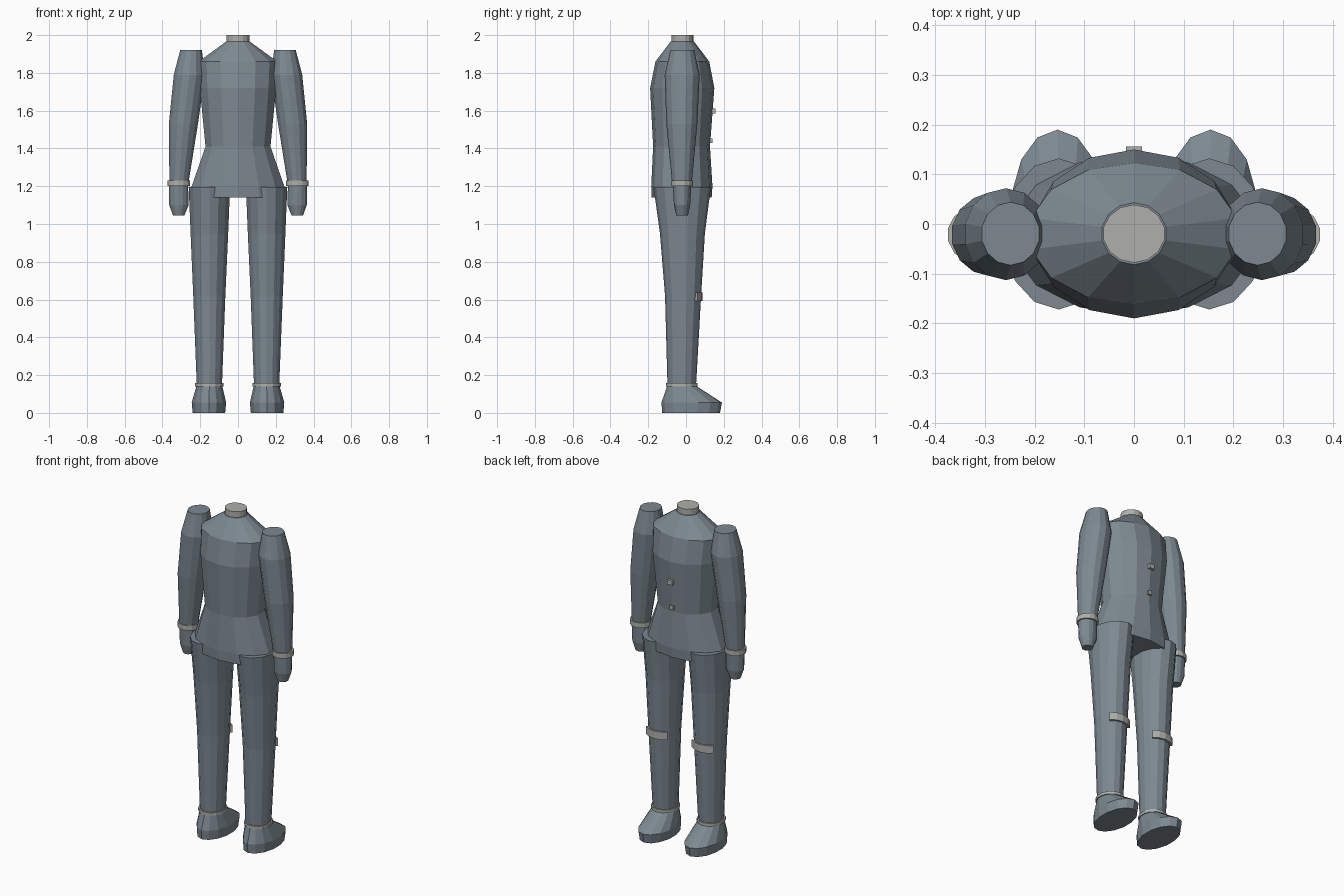
import bpy, bmesh, math

if "Cube" in bpy.data.objects:
    bpy.data.objects.remove(bpy.data.objects["Cube"])

SIDES = 14
WIDEN = 1 / math.cos(math.pi / SIDES)  # half-width correction: flats face +-x
CY = -0.02


def material(name, rgb):
    m = bpy.data.materials.new(name)
    m.diffuse_color = (*rgb, 1)
    m.use_nodes = True
    m.node_tree.nodes["Principled BSDF"].inputs["Base Color"].default_value = m.diffuse_color
    return m


CLOTH = material("slate cloth", (0.205, 0.25, 0.285))
TRIM = material("pale grey trim", (0.43, 0.43, 0.41))


def finish(name, bm, mat):
    bmesh.ops.recalc_face_normals(bm, faces=bm.faces)
    me = bpy.data.meshes.new(name)
    bm.to_mesh(me)
    bm.free()
    me.materials.append(mat)
    ob = bpy.data.objects.new(name, me)
    bpy.context.collection.objects.link(ob)
    return ob


def loft(name, rings, mat):
    """Stack of oval rings (z, x0, x1, y0, y1), capped at both ends."""
    bm = bmesh.new()
    loops = []
    for z, x0, x1, y0, y1 in rings:
        cx, cy = (x0 + x1) / 2, (y0 + y1) / 2
        rx, ry = (x1 - x0) / 2 * WIDEN, (y1 - y0) / 2
        loops.append([bm.verts.new((cx + rx * math.sin(a), cy + ry * math.cos(a), z))
                      for a in (i * math.tau / SIDES for i in range(SIDES))])
    for a, b in zip(loops, loops[1:]):
        for i in range(SIDES):
            j = (i + 1) % SIDES
            bm.faces.new((a[i], a[j], b[j], b[i]))
    bm.faces.new(loops[0])
    bm.faces.new(loops[-1])
    return finish(name, bm, mat)


def box(name, centre, size, mat):
    bm = bmesh.new()
    bmesh.ops.create_cube(bm, size=1)
    for v in bm.verts:
        v.co = [c + s * p for c, s, p in zip(centre, size, v.co)]
    return finish(name, bm, mat)


def knee_strip(name, cx):
    """Curved plate hugging the +y side of the leg."""
    bm = bmesh.new()
    sections = []
    for k in range(-2, 3):
        a = math.radians(21 * k)
        sections.append([bm.verts.new((cx + (0.092 + t) * math.sin(a),
                                       CY + (0.092 + t) * math.cos(a), z))
                         for t, z in ((0, 0.592), (0.016, 0.592), (0.016, 0.638), (0, 0.638))])
    for a, b in zip(sections, sections[1:]):
        for i in range(4):
            j = (i + 1) % 4
            bm.faces.new((a[i], a[j], b[j], b[i]))
    bm.faces.new(sections[0])
    bm.faces.new(sections[-1])
    return finish(name, bm, TRIM)


# Jacket with flared skirt, and neck
loft("jacket", [(1.14, -0.25, 0.25, -0.182, 0.136),
                (1.20, -0.245, 0.245, -0.184, 0.14),
                (1.41, -0.172, 0.172, -0.174, 0.127),
                (1.72, -0.202, 0.202, -0.19, 0.15),
                (1.86, -0.208, 0.208, -0.162, 0.123),
                (1.965, -0.064, 0.064, -0.082, 0.043)], CLOTH)
loft("neck", [(1.94, -0.061, 0.061, -0.078, 0.039),
              (2.0, -0.061, 0.061, -0.078, 0.039)], TRIM)

# Buttons down the chest
box("upper_button", (0, 0.143, 1.598), (0.032, 0.026, 0.027), TRIM)
box("lower_button", (0, 0.126, 1.44), (0.024, 0.026, 0.024), TRIM)


def sided(rings, s):
    return [(z, min(s * a, s * b), max(s * a, s * b), c, d) for z, a, b, c, d in rings]


for side, s in (("left", -1), ("right", 1)):
    # Arm, cuff and hand
    loft(side + "_arm", sided([(1.20, 0.265, 0.363, -0.072, 0.029),
                               (1.53, 0.212, 0.366, -0.104, 0.06),
                               (1.79, 0.175, 0.34, -0.113, 0.072),
                               (1.92, 0.191, 0.306, -0.083, 0.044)], s), CLOTH)
    loft(side + "_cuff", sided([(1.20, 0.254, 0.374, -0.08, 0.037),
                                (1.23, 0.254, 0.374, -0.08, 0.037)], s), TRIM)
    loft(side + "_hand", sided([(1.045, 0.284, 0.344, -0.052, 0.01),
                                (1.10, 0.262, 0.364, -0.064, 0.022),
                                (1.21, 0.264, 0.366, -0.07, 0.028)], s), CLOTH)
    # Trouser leg, ankle band and shoe
    loft(side + "_leg", sided([(0.14, 0.085, 0.218, -0.098, 0.053),
                               (0.62, 0.067, 0.237, -0.111, 0.08),
                               (0.95, 0.052, 0.251, -0.138, 0.1),
                               (1.197, 0.042, 0.261, -0.172, 0.132)], s), CLOTH)
    loft(side + "_ankle_band", sided([(0.14, 0.078, 0.227, -0.107, 0.062),
                                      (0.157, 0.078, 0.227, -0.107, 0.062)], s), TRIM)
    loft(side + "_shoe", sided([(0.0, 0.068, 0.24, -0.126, 0.18),
                                (0.055, 0.063, 0.245, -0.13, 0.19),
                                (0.142, 0.083, 0.22, -0.1, 0.055)], s), CLOTH)
    knee_strip(side + "_knee_strip", s * 0.152)
